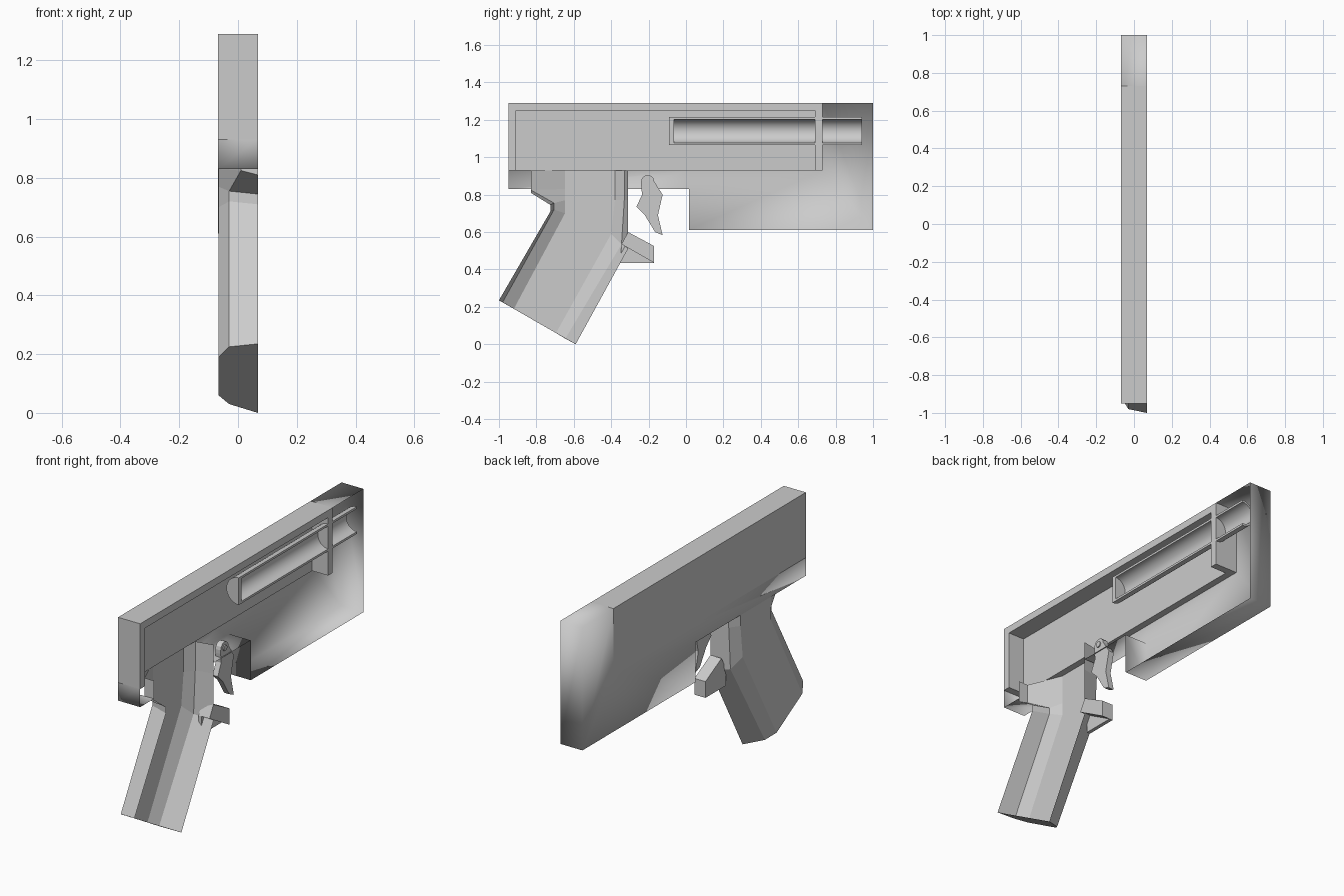
import bpy, bmesh, math

if "Cube" in bpy.data.objects:
    bpy.data.objects.remove(bpy.data.objects["Cube"])

L, R = -0.0675, 0.0675      # outer wall and open side of the half shell


def make(name, verts, faces, smooth=False, fix=True):
    bm = bmesh.new()
    vs = [bm.verts.new(v) for v in verts]
    for f in faces:
        bm.faces.new([vs[i] for i in f])
    if fix:
        bmesh.ops.recalc_face_normals(bm, faces=bm.faces)
    me = bpy.data.meshes.new(name)
    bm.to_mesh(me)
    bm.free()
    ob = bpy.data.objects.new(name, me)
    bpy.context.collection.objects.link(ob)
    if smooth:
        for p in me.polygons:
            p.use_smooth = True
    return ob


def prism(name, prof, x0, x1):
    """Solid extrusion of a (y, z) profile along x."""
    n = len(prof)
    verts = [(x, y, z) for x in (x0, x1) for y, z in prof]
    faces = [list(range(n)), list(range(n, 2 * n))]
    faces += [(i, (i + 1) % n, n + (i + 1) % n, n + i) for i in range(n)]
    return make(name, verts, faces)


def rect(y0, y1, z0, z1):
    return [(y0, z0), (y1, z0), (y1, z1), (y0, z1)]


# slide: side wall plus an upside-down U rim, open underneath
prism("slide_side", rect(-0.95, 0.73, 0.93, 1.29), L, -0.03)
prism("slide_rim", [(-0.95, 0.93), (-0.95, 1.29), (0.73, 1.29), (0.73, 0.93),
                    (0.69, 0.93), (0.69, 1.25), (-0.91, 1.25), (-0.91, 0.93)], -0.03, R)

# frame: thin smooth shell, open toward +x and where slide and grip join
prof = [(-0.95, 0.93), (-0.95, 0.83), (-0.83, 0.83), (-0.31, 0.83), (0.015, 0.83),
        (0.015, 0.61), (1.0, 0.61), (1.0, 1.29), (0.73, 1.29), (0.73, 0.93), (0.015, 0.93)]
n = len(prof)
verts = [(x, y, z) for x in (L, R) for y, z in prof]
faces = [(0, 1, 2, 3, 4, 10), (4, 5, 6, 9, 10), (6, 7, 8, 9)]
faces += [(i + 1, i, n + i, n + i + 1) for i in (0, 1, 3, 4, 5, 6, 7)]
make("frame", verts, faces, smooth=True)

# grip: faceted open shell, columns running from back edge to front edge
G = L + 0.001
cols = [
    ([R] * 5, [(-0.83, 0.93), (-0.83, 0.81), (-0.725, 0.745), (-0.725, 0.71), (-1.0, 0.235)]),
    ([0.01, 0.01, -0.03, -0.03, -0.03],
     [(-0.83, 0.93), (-0.83, 0.825), (-0.705, 0.755), (-0.705, 0.72), (-0.98, 0.225)]),
    ([G] * 5, [(-0.647, 0.93), (-0.647, 0.83), (-0.647, 0.77), (-0.647, 0.70), (-0.92, 0.19)]),
    ([G] * 5, [(-0.38, 0.93), (-0.38, 0.83), (-0.38, 0.77), (-0.40, 0.59), (-0.695, 0.06)]),
    ([-0.03] * 5, [(-0.33, 0.93), (-0.33, 0.83), (-0.33, 0.77), (-0.345, 0.535), (-0.645, 0.03)]),
    ([R] * 5, [(-0.31, 0.93), (-0.31, 0.83), (-0.31, 0.77), (-0.31, 0.51), (-0.59, 0.0)]),
]
verts = [(x, y, z) for xs, pts in cols for x, (y, z) in zip(xs, pts)]
faces = [(5 * c + r, 5 * c + r + 1, 5 * c + r + 6, 5 * c + r + 5)
         for c in range(5) for r in range(4)]
faces.append([5 * c + 4 for c in range(6)])
make("grip", verts, faces)

# trigger guard stub: slanted bar with a gusset wall under it
prism("guard_bar", [(-0.31, 0.60), (-0.17, 0.525), (-0.17, 0.435), (-0.345, 0.535)], 0.0, R)
prism("guard_gusset", [(-0.345, 0.535), (-0.17, 0.435), (-0.35, 0.435)], 0.0, 0.02)

# trigger: flat blade with a pivot pin
top = [(-0.205 + 0.035 * math.cos(a), 0.87 + 0.035 * math.sin(a))
       for a in [math.pi * i / 6 for i in range(7)]]
prism("trigger", top + [(-0.24, 0.85), (-0.235, 0.80), (-0.265, 0.735), (-0.22, 0.69),
                        (-0.165, 0.60), (-0.125, 0.583), (-0.15, 0.69), (-0.125, 0.80)],
      0.03, 0.062)
prism("trigger_pin", [(-0.205 + 0.016 * math.cos(math.tau * i / 12),
                       0.872 + 0.016 * math.sin(math.tau * i / 12)) for i in range(12)],
      0.025, R)

# barrel: half tube, open toward +x and at the muzzle, capped at the breech
seg = 16
cz, ro, ri = 1.14, 0.075, 0.063


def arc(r, y):
    return [(R - r * math.sin(math.pi * i / seg), y, cz + r * math.cos(math.pi * i / seg))
            for i in range(seg + 1)]


k = seg + 1
verts = arc(ro, -0.09) + arc(ro, 0.94) + arc(ri, 0.94) + arc(ri, -0.065)
faces = [(k * b + i, k * b + i + 1, k * (b + 1) + i + 1, k * (b + 1) + i)
         for b in range(3) for i in range(seg)]
faces += [list(range(k)), list(range(3 * k, 4 * k))]
faces += [(0, k, 2 * k, 3 * k), (seg, k + seg, 2 * k + seg, 3 * k + seg),
          (0, 3 * k, 3 * k + seg, seg)]
barrel = make("barrel", verts, faces)
bpy.context.view_layer.objects.active = barrel
barrel.select_set(True)
bpy.ops.object.shade_smooth_by_angle(angle=math.radians(35))
